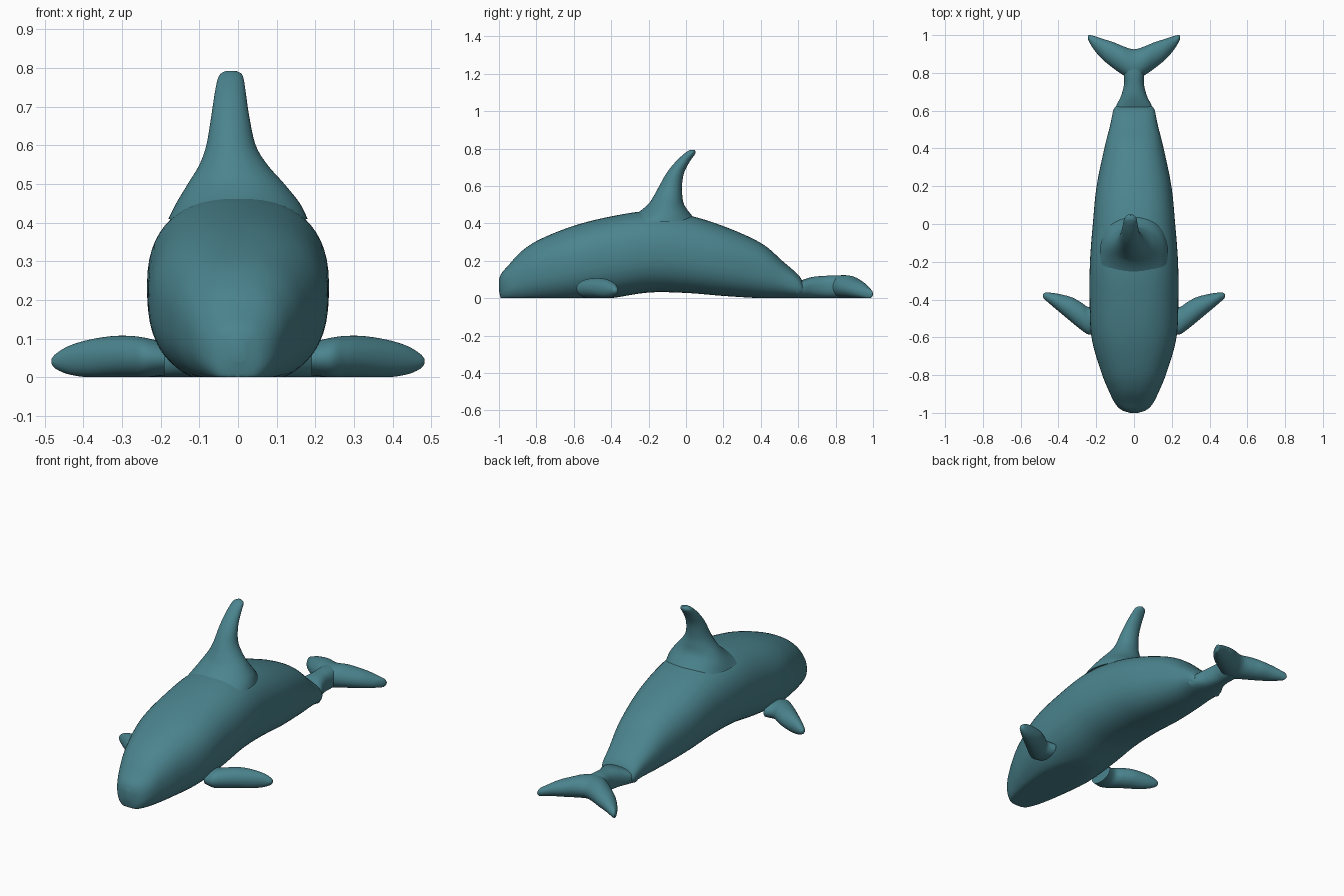
import bpy, bmesh, math

mat = bpy.data.materials.new("teal")
mat.diffuse_color = (0.07, 0.23, 0.27, 1)


def smooth_keys(keys, n=8):
    """Catmull-Rom interpolation through rows of numbers."""
    out = []
    for i in range(len(keys) - 1):
        a, b = keys[max(i - 1, 0)], keys[i]
        c, d = keys[i + 1], keys[min(i + 2, len(keys) - 1)]
        for k in range(n):
            t = k / n
            out.append([q + 0.5 * t * (r - p + t * (2 * p - 5 * q + 4 * r - s + t * (3 * (q - r) + s - p)))
                        for p, q, r, s in zip(a, b, c, d)])
    out.append(list(keys[-1]))
    return out


def spow(v, e):
    return math.copysign(abs(v) ** e, v)


def loft(name, keys, section, sides=56):
    """Skin closed rings, clamped to the floor, and cap both ends."""
    bm = bmesh.new()
    rings = []
    for row in smooth_keys(keys):
        ring = []
        for k in range(sides):
            a = 2 * math.pi * k / sides
            x, y, z = section(row, math.cos(a), math.sin(a))
            ring.append(bm.verts.new((x, y, max(z, 0))))
        rings.append(ring)
    for r, s in zip(rings, rings[1:]):
        for k in range(sides):
            m = (k + 1) % sides
            bm.faces.new((r[k], r[m], s[m], s[k]))
    bm.faces.new(rings[0])
    bm.faces.new(rings[-1])
    bmesh.ops.recalc_face_normals(bm, faces=bm.faces)
    me = bpy.data.meshes.new(name)
    bm.to_mesh(me)
    bm.free()
    me.materials.append(mat)
    ob = bpy.data.objects.new(name, me)
    bpy.context.collection.objects.link(ob)
    bpy.ops.object.select_all(action='DESELECT')
    ob.select_set(True)
    bpy.context.view_layer.objects.active = ob
    bpy.ops.object.shade_smooth_by_angle(angle=math.radians(50))
    return ob


# Sections across the body: (y, half width, top, bottom)
def across(row, c, s):
    y, w, top, bot = row
    mid, half = (top + bot) / 2, (top - bot) / 2
    return w * spow(c, 0.85), y, mid + half * spow(s, 0.85)


# Sections along a fin that grows sideways: (x, front y, back y, bottom, top)
def sideways(row, c, s):
    x, y0, y1, bot, top = row
    return x, (y0 + y1) / 2 + (y1 - y0) / 2 * c, (bot + top) / 2 + (top - bot) / 2 * s


# Sections of the upright fin: (z, front y, back y, half width, centre x)
def upright(row, c, s):
    z, y0, y1, w, cx = row
    return cx + w * s, (y0 + y1) / 2 + (y1 - y0) / 2 * c, z


# Body from snout to tail joint
loft("body", [
    (-1.0, 0.02, 0.10, 0.04), (-0.985, 0.065, 0.135, -0.01), (-0.95, 0.10, 0.175, -0.02),
    (-0.88, 0.135, 0.25, -0.025), (-0.78, 0.175, 0.315, -0.025), (-0.6, 0.225, 0.387, -0.02),
    (-0.4, 0.235, 0.437, 0.0), (-0.2, 0.233, 0.465, 0.03), (0.0, 0.218, 0.445, 0.028),
    (0.2, 0.198, 0.385, 0.012), (0.4, 0.157, 0.295, 0.0), (0.52, 0.127, 0.195, 0.0),
    (0.6, 0.11, 0.125, 0.0), (0.625, 0.095, 0.085, 0.01)], across)

# Dorsal fin, flared at the base and swept back at the tip
loft("dorsal_fin", [
    (0.41, -0.36, 0.06, 0.18, 0), (0.45, -0.27, 0.025, 0.16, 0), (0.50, -0.205, -0.01, 0.125, -0.005),
    (0.55, -0.17, -0.02, 0.088, -0.012), (0.60, -0.143, -0.022, 0.064, -0.018),
    (0.67, -0.103, -0.01, 0.05, -0.02), (0.73, -0.055, 0.02, 0.041, -0.02),
    (0.77, -0.012, 0.048, 0.034, -0.019), (0.785, 0.008, 0.05, 0.027, -0.018),
    (0.793, 0.022, 0.045, 0.012, -0.018)], upright)

# Pair of flippers
flipper = [(0.19, -0.58, -0.43, 0.005, 0.09), (0.24, -0.585, -0.44, 0.0, 0.102),
           (0.28, -0.56, -0.415, 0.0, 0.107), (0.33, -0.52, -0.388, 0.0, 0.106),
           (0.39, -0.47, -0.372, 0.0, 0.096), (0.44, -0.428, -0.364, 0.008, 0.08),
           (0.472, -0.4, -0.364, 0.022, 0.06), (0.482, -0.388, -0.372, 0.034, 0.048)]
for side, label in ((1, "right"), (-1, "left")):
    loft(label + "_flipper", [(side * r[0],) + r[1:] for r in flipper], sideways)

# Narrow tail stock
loft("tail_stock", [
    (0.59, 0.108, 0.085, 0.0), (0.63, 0.092, 0.1, 0.0), (0.68, 0.068, 0.114, 0.0),
    (0.74, 0.053, 0.119, 0.0), (0.80, 0.055, 0.122, 0.0), (0.86, 0.055, 0.115, 0.005),
    (0.89, 0.03, 0.085, 0.02)], across)

# Two-lobed tail fluke, mirrored about the middle
half = [(0.0, 0.755, 0.925, 0.0, 0.123), (0.06, 0.79, 0.942, 0.0, 0.12),
        (0.11, 0.825, 0.963, 0.0, 0.105), (0.165, 0.87, 0.98, 0.0, 0.085),
        (0.21, 0.92, 0.995, 0.0, 0.06), (0.235, 0.96, 1.0, 0.0, 0.045),
        (0.244, 0.98, 0.997, 0.01, 0.03)]
loft("tail_fluke", [(-r[0],) + r[1:] for r in half[:0:-1]] + half, sideways)
